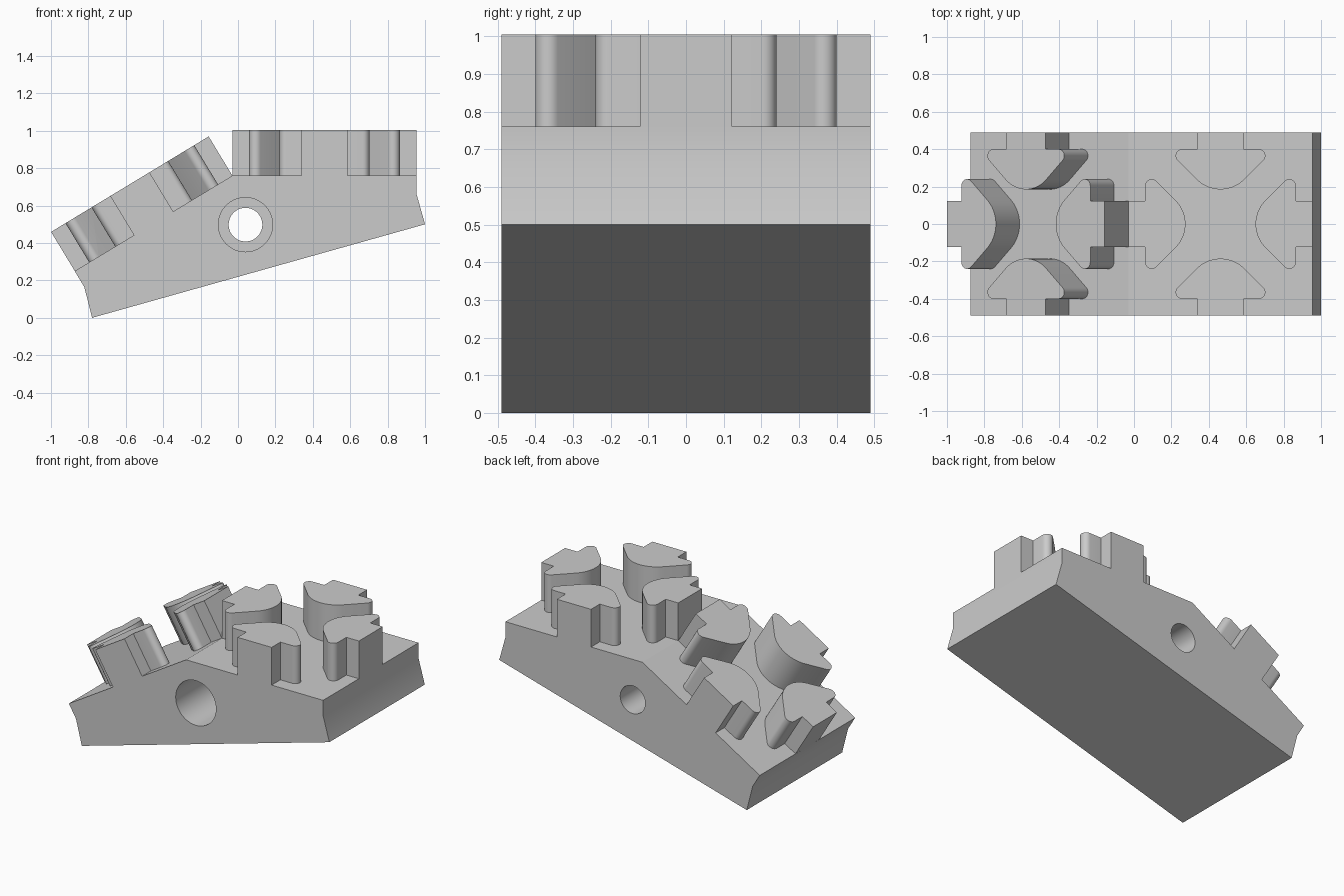
import bpy, bmesh
from math import sin, cos, radians, pi
from mathutils import Matrix, Vector

cube = bpy.data.objects.get("Cube")
if cube:
    bpy.data.objects.remove(cube)

HALF_DEPTH = 0.49      # half of the block depth
TILE = 0.985           # length of each stud platform
STUD_HEIGHT = 0.245
TILT = radians(-31.2)  # slope of the left platform

grey = bpy.data.materials.new("light grey")
grey.use_nodes = True
GREY = (0.6, 0.6, 0.6, 1)
grey.diffuse_color = GREY
grey.node_tree.nodes["Principled BSDF"].inputs["Base Color"].default_value = GREY


def prism(name, base, direction):
    """Extrude a flat outline along a direction into a closed solid."""
    bm = bmesh.new()
    face = bm.faces.new([bm.verts.new(p) for p in base])
    moved = bmesh.ops.extrude_face_region(bm, geom=[face])["geom"]
    bmesh.ops.translate(bm, vec=direction,
                        verts=[v for v in moved if isinstance(v, bmesh.types.BMVert)])
    bmesh.ops.recalc_face_normals(bm, faces=bm.faces)
    mesh = bpy.data.meshes.new(name)
    bm.to_mesh(mesh)
    bm.free()
    mesh.materials.append(grey)
    obj = bpy.data.objects.new(name, mesh)
    bpy.context.collection.objects.link(obj)
    return obj


def combine(target, tool, operation):
    """Apply a boolean and discard the tool."""
    tool.hide_render = True
    mod = target.modifiers.new(operation, 'BOOLEAN')
    mod.operation, mod.solver, mod.object = operation, 'EXACT', tool
    bpy.context.view_layer.objects.active = target
    bpy.ops.object.modifier_apply(modifier=mod.name)
    bpy.data.objects.remove(tool)


def arc(cx, cy, r, start, end, steps):
    angles = [start + (end - start) * i / steps for i in range(steps + 1)]
    return [(cx + r * cos(a), cy + r * sin(a)) for a in angles]


# Arrow-shaped stud outline: square stem, rounded barbs, blunt round tip
barb, tip = 0.035, 0.18
half = [(0.1225, 0), (0.1225, 0.09)]
half += arc(0.24 - barb, 0.09 + barb, barb, -pi / 2, pi / 4, 10)
half += arc(0, 0.305 - tip, tip, pi / 4, pi / 2, 10)
outline = half + [(-a, d) for a, d in reversed(half[:-1])]

# Wedge body with a flat platform and a sloping platform
profile = [(-0.78, 0), (1.0, 0.5), (0.955, 0.66), (0.955, 0.76),
           (-0.03, 0.76), (-0.873, 0.25), (-0.822, 0.165)]
block = prism("studded_block", [(x, -HALF_DEPTH, z) for x, z in profile],
              (0, 2 * HALF_DEPTH, 0))

# Four studs per platform, pointing inwards from the edges
ridge = Matrix.Translation((-0.03, 0, 0.76))
platforms = [ridge @ Matrix.Translation((TILE / 2, 0, 0)),
             ridge @ Matrix.Rotation(TILT, 4, 'Y') @ Matrix.Translation((-TILE / 2, 0, 0))]
for frame in platforms:
    for turn in range(4):
        edge = TILE / 2 if turn % 2 else HALF_DEPTH
        stud = prism("stud", [(a, d - edge, 0) for a, d in outline],
                     (0, 0, STUD_HEIGHT))
        stud.data.transform(frame @ Matrix.Rotation(turn * pi / 2, 4, 'Z'))
        combine(block, stud, 'UNION')

# Bolt hole through the block, with a wider bore entering from the front
for radius, depth in ((0.09, 1.2), (0.145, 0.6)):
    ring = arc(0.04, 0.498, radius, 0, 2 * pi, 64)[:-1]
    bore = prism("bore", [(x, -0.6, z) for x, z in ring], (0, depth, 0))
    combine(block, bore, 'DIFFERENCE')

bpy.ops.object.select_all(action='DESELECT')
block.select_set(True)
bpy.context.view_layer.objects.active = block
bpy.ops.object.shade_smooth_by_angle(angle=radians(30))
